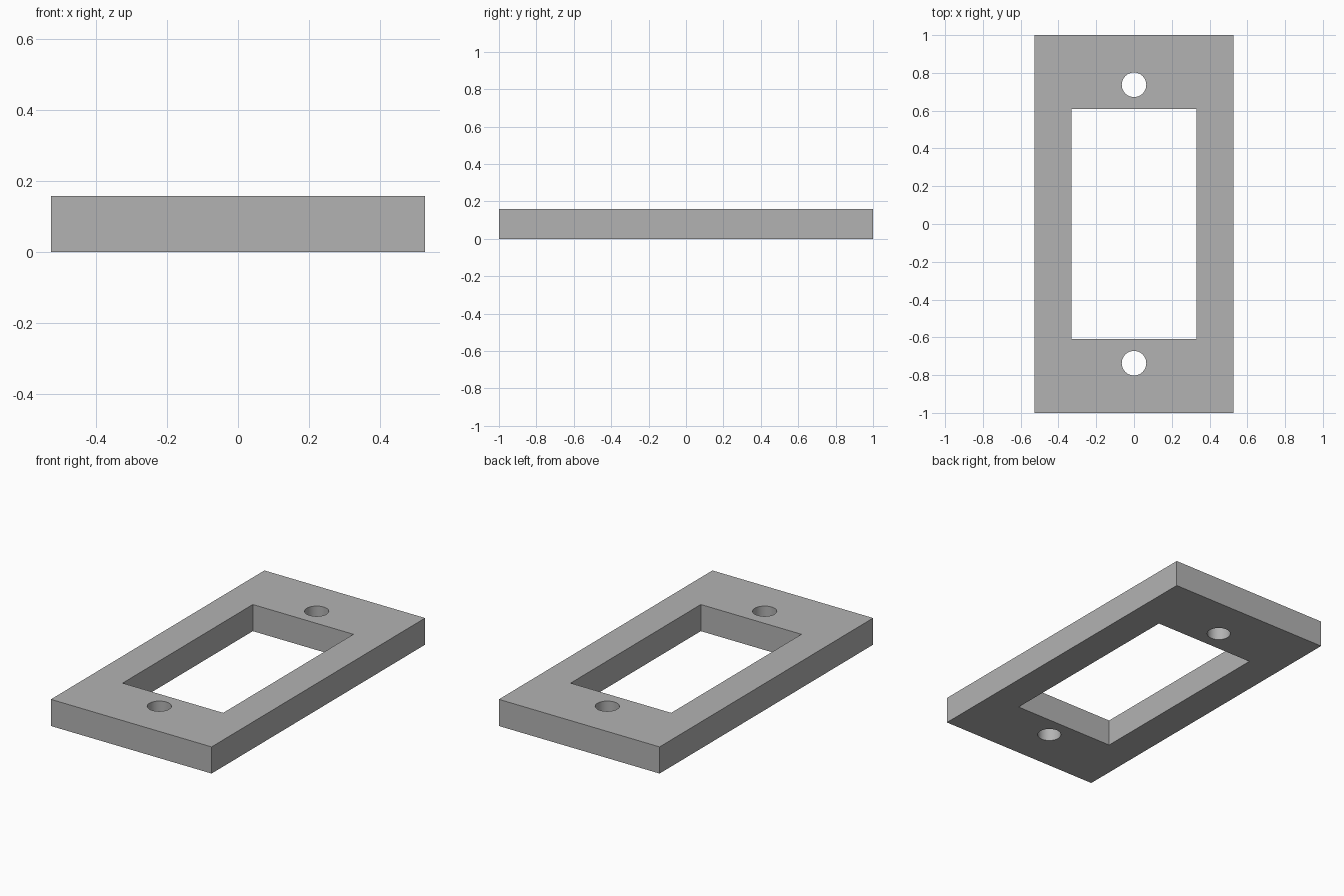
import bpy
import math

if "Cube" in bpy.data.objects:
    bpy.data.objects.remove(bpy.data.objects["Cube"], do_unlink=True)

WIDTH, LENGTH, HEIGHT = 1.054, 2.0, 0.158
WINDOW_WIDTH, WINDOW_LENGTH = 0.66, 1.22
HOLE_RADIUS, HOLE_Y = 0.065, 0.737

grey = bpy.data.materials.new("plain grey")
grey.use_nodes = True
colour = (0.45, 0.45, 0.45, 1)
grey.diffuse_color = colour
grey.node_tree.nodes["Principled BSDF"].inputs["Base Color"].default_value = colour


def box(name, size):
    bpy.ops.mesh.primitive_cube_add(size=1, location=(0, 0, HEIGHT / 2))
    obj = bpy.context.object
    obj.name = name
    obj.scale = size
    bpy.ops.object.transform_apply(location=True, rotation=False, scale=True)
    obj.data.materials.append(grey)
    return obj


def hole(name, y):
    bpy.ops.mesh.primitive_cylinder_add(
        vertices=48, radius=HOLE_RADIUS, depth=HEIGHT * 3, location=(0, y, HEIGHT / 2))
    obj = bpy.context.object
    obj.name = name
    obj.data.materials.append(grey)
    return obj


# Cutters for the central window and the two screw holes
cutters = [
    box("window_cutter", (WINDOW_WIDTH, WINDOW_LENGTH, HEIGHT * 3)),
    hole("front_hole_cutter", -HOLE_Y),
    hole("back_hole_cutter", HOLE_Y),
]

# Rectangular frame plate
plate = box("frame_plate", (WIDTH, LENGTH, HEIGHT))
for cutter in cutters:
    cut = plate.modifiers.new(cutter.name, "BOOLEAN")
    cut.operation = "DIFFERENCE"
    cut.solver = "EXACT"
    cut.object = cutter
    bpy.ops.object.modifier_apply(modifier=cut.name)
    bpy.data.objects.remove(cutter, do_unlink=True)

# Smooth hole walls, crisp edges
bpy.ops.object.shade_smooth_by_angle(angle=math.radians(30))
